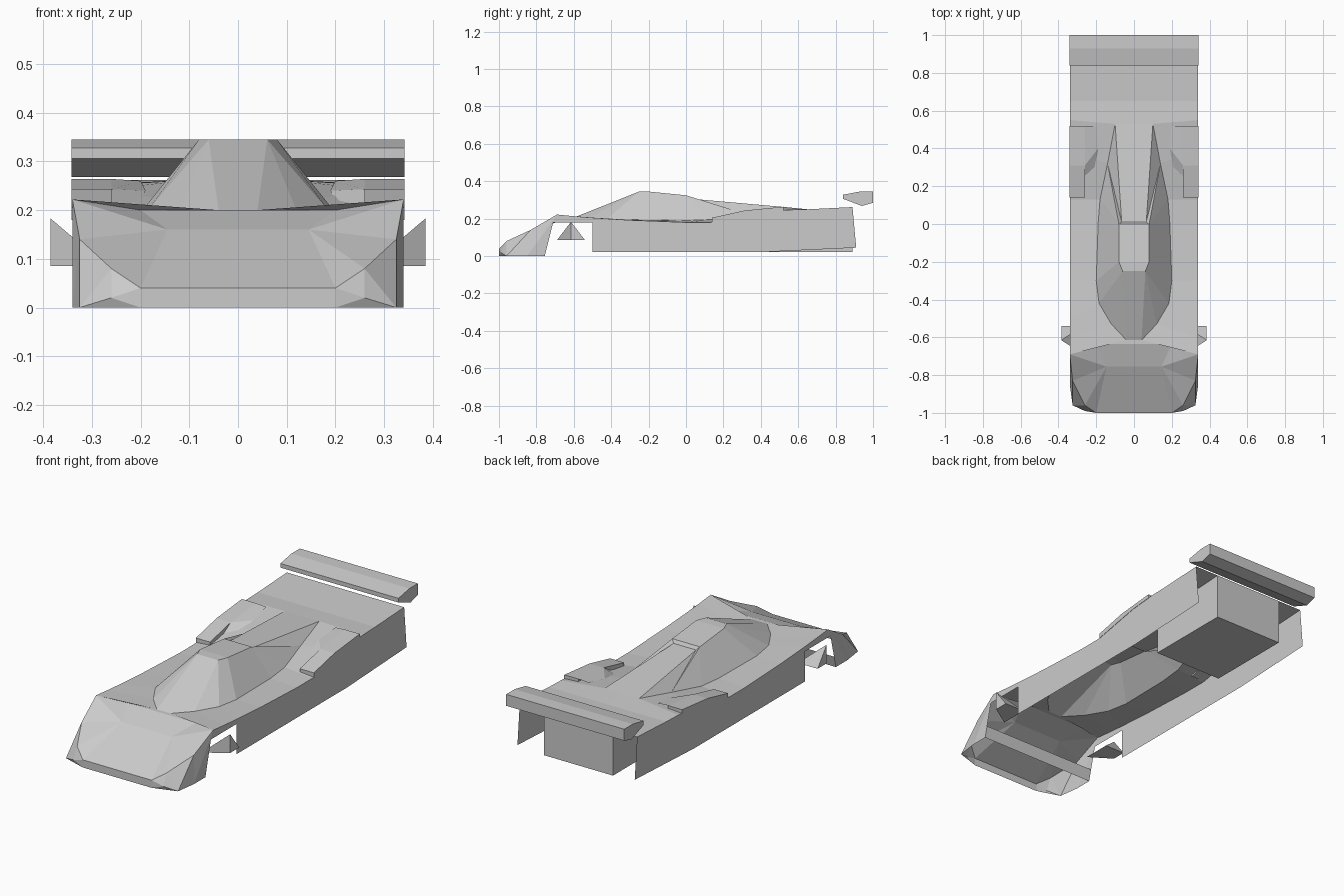
import bpy, bmesh

if "Cube" in bpy.data.objects:
    bpy.data.objects.remove(bpy.data.objects["Cube"])


def make(name, faces, mirror=True):
    """Sheet mesh from faces given as point lists; the right half is mirrored."""
    bm = bmesh.new()
    for f in faces:
        pts = list(dict.fromkeys(f))
        if len(pts) > 2:
            bm.faces.new([bm.verts.new(p) for p in pts])
    bmesh.ops.remove_doubles(bm, verts=bm.verts, dist=1e-4)
    bmesh.ops.recalc_face_normals(bm, faces=bm.faces)
    mesh = bpy.data.meshes.new(name)
    bm.to_mesh(mesh)
    bm.free()
    ob = bpy.data.objects.new(name, mesh)
    bpy.context.collection.objects.link(ob)
    if mirror:
        ob.modifiers.new("Mirror", 'MIRROR')
    return ob


def strip(a, b):
    """Faces between two rows of points (repeated points give triangles)."""
    return [[a[i], a[i + 1], b[i + 1], b[i]] for i in range(len(a) - 1)]


def centre(p):
    return (0, p[1], p[2])


def prism(profile, x0, x1):
    """Closed solid from a (y, z) profile extruded along x."""
    a = [(x0, y, z) for y, z in profile]
    b = [(x1, y, z) for y, z in profile]
    return strip(a + a[:1], b + b[:1]) + [a, b]


# Nose: sloped centre panel, faceted fenders and front lip
J, lip = (.2, -1, .04), (.2, -1, 0)
P1, P2 = (.145, -.755, .16), (.2, -.635, .2)
G, H, I = (.34, -.69, .222), (.325, -.83, .14), (.26, -.96, .08)
K, L, M = (.26, -.99, .02), (.325, -.96, 0), (.34, -.85, 0)
N, Q = (.34, -.755, 0), (.34, -.71, .18)
make("nose", [
    [centre(J), J, P1, centre(P1)], [centre(P1), P1, P2, centre(P2)],
    [centre(lip), lip, J, centre(J)],
    [P2, P1, G], [P1, H, G], [P1, I, H], [P1, J, I],
    [J, K, I], [J, lip, K], [lip, L, K], [I, K, L],
    [I, L, H], [H, L, M], [H, M, G], [M, N, Q, G]])
make("nose_rear_bar", [[(0, -.755, 0), N, (.34, -.74, .06), (0, -.74, .06)]])

# Deck around the cockpit, from outer edge to canopy base
outer = [(.34, y, z) for y, z in
         [(-.69, .222), (-.6, .213), (-.5, .205), (-.3, .192), (0, .18),
          (.13, .18), (.4, .235), (.55, .247)]]
base = [(.04, -.615, .2), (.12, -.53, .2), (.185, -.42, .2), (.2, -.3, .195),
        (.19, 0, .19), (.18, .13, .195), (.14, .32, .225), (.1, .53, .262)]
b0, b1 = base[0], base[-1]
mid, end = (.34, .65, .25), (.34, .89, .262)
make("deck", strip(outer, base) + [
    [outer[0], P2, b0], [P2, centre(P2), centre(b0), b0],
    [outer[-1], mid, centre(mid), centre(b1), b1],
    [mid, end, centre(end), centre(mid)]])

# Canopy: faceted windscreen and sides, flat roof
r0, r1 = (.06, -.25, .345), (.08, -.2, .345)
r2 = (.08, 0, .325)
make("canopy", strip(base[:7], [r0, r0, r0, r1, r2, r2, r2]) + [
    [b0, r0, centre(r0), centre(b0)],
    [r0, r1, centre(r1), centre(r0)], [r1, r2, centre(r2), centre(r1)]])

# Engine cover behind the roof, with a small step down
s = (.065, .01, .308)
make("engine_cover", [
    [r2, s, centre(s), centre(r2)], [s, b1, centre(b1), centre(s)],
    [s, b1, base[6]], [s, base[6], r2]])

# Side panels and the strip above the front wheel arch
side = [(-.5, .022), (.42, .022), (.91, .045)]
edge = [(p[1], p[2]) for p in outer[2:]] + [(.65, .25), (.89, .262)]
make("side_panel", [
    [(.34, y, z) for y, z in side + edge[::-1]],
    [G, Q, (.34, -.5, .18), outer[2], outer[1]]])

# Side scoops with a ramp blending inward
make("side_scoop", prism([(.14, .18), (.14, .205), (.31, .243), (.52, .264),
                          (.52, .243), (.4, .232)], .26, .342) + [])
make("scoop_ramp", [
    [(.26, .31, .243), (.26, .52, .264), (.2, .52, .26), (.19, .4, .24)],
    [(.26, .31, .243), (.19, .4, .24), (.2, .3, .215), (.26, .25, .205)]])

# Rear underbody box between the wheel openings
box = [(.42, .022), (.89, .022), (.89, .262), (.42, .235)]
make("rear_box", [
    [(.2, y, z) for y, z in box],
    [(0, .42, .022), (.2, .42, .022), (.2, .89, .022), (0, .89, .022)],
    [(0, .89, .022), (.2, .89, .022), (.2, .89, .262), (0, .89, .262)],
    [(0, .42, .022), (.2, .42, .022), (.2, .42, .235), (0, .42, .25)]])

# Rear wing
make("rear_wing", prism([(.84, .306), (.84, .328), (.93, .345), (1, .345),
                         (1, .285), (.94, .268)], -.342, .342), mirror=False)

# Small pyramids in the front wheel openings
A, B, T, C = (.385, -.54, .085), (.385, -.615, .085), (.385, -.615, .183), (.27, -.69, .085)
D = (.27, -.54, .085)
make("arch_fin", [[A, B, T], [B, C, T], [C, D, T], [D, A, T], [A, B, C, D]])
